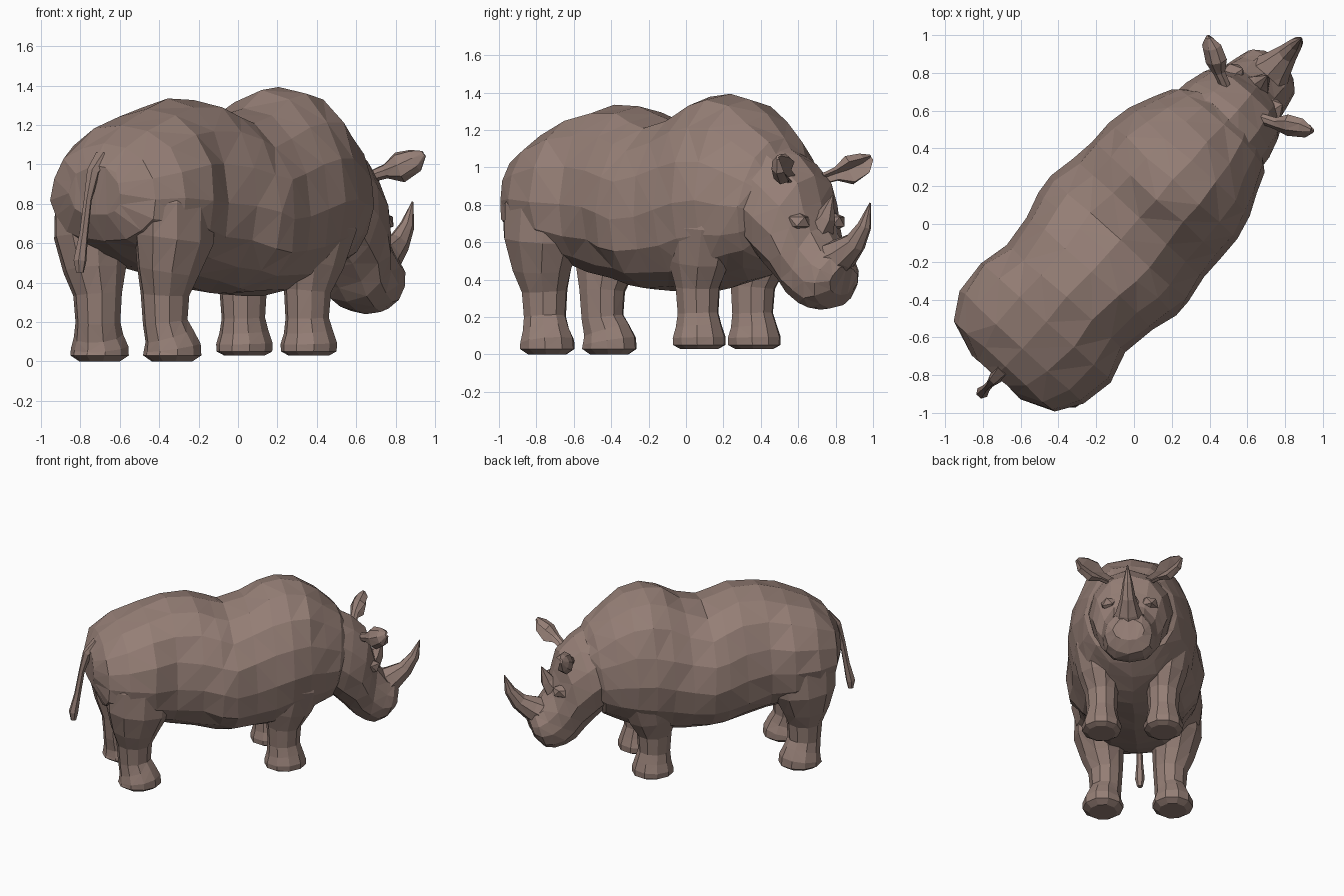
import bpy, bmesh, math, random
from mathutils import Vector, Matrix

random.seed(4)
cube = bpy.data.objects.get("Cube")
if cube:
    bpy.data.objects.remove(cube)

hide = bpy.data.materials.new("grey_brown_hide")
hide.use_nodes = True
colour = (0.30, 0.21, 0.18, 1)
hide.diffuse_color = colour
bsdf = next(n for n in hide.node_tree.nodes if n.type == 'BSDF_PRINCIPLED')
bsdf.inputs["Base Color"].default_value = colour
bsdf.inputs["Roughness"].default_value = 0.8

# Parts are laid out with +y forward, then the animal is turned to its diagonal stance
TURN = Matrix.Rotation(math.radians(-42), 4, 'Z')


def loft(name, rings, jitter=0.0):
    """Skin a list of point rings, cap both ends and triangulate."""
    bm = bmesh.new()
    rows = [[bm.verts.new(p) for p in ring] for ring in rings]
    for low, high in zip(rows, rows[1:]):
        for k in range(len(low)):
            j = (k + 1) % len(low)
            bm.faces.new((low[k], low[j], high[j], high[k]))
    bm.faces.new(rows[0])
    bm.faces.new(rows[-1])
    for v in bm.verts:
        v.co += Vector([random.uniform(-jitter, jitter) for _ in range(3)])
    return finish(name, bm)


def finish(name, bm):
    bmesh.ops.recalc_face_normals(bm, faces=bm.faces)
    bmesh.ops.triangulate(bm, faces=bm.faces, quad_method='SHORT_EDGE')
    bm.transform(TURN)
    mesh = bpy.data.meshes.new(name)
    bm.to_mesh(mesh)
    bm.free()
    mesh.materials.append(hide)
    ob = bpy.data.objects.new(name, mesh)
    bpy.context.collection.objects.link(ob)
    return ob


def section(top_y, top_z, low_y, low_z, half, mid=0.5, n=16, e_top=1.0):
    """Rounded slice between a top and a bottom point, widest at mid height."""
    top, low = Vector((0, top_y, top_z)), Vector((0, low_y, low_z))
    up, centre, ring = top - low, low.lerp(top, mid), []
    for k in range(n):
        a = 2 * math.pi * k / n
        c, s = math.cos(a), math.sin(a)
        rise = s ** e_top * (1 - mid) if s > 0 else -abs(s) ** 0.86 * mid
        ring.append(centre + up * rise + Vector((math.copysign(abs(c) ** 0.9 * half, c), 0, 0)))
    return ring


def tube(name, stops, ref=(1, 0, 0), n=8, cup=None):
    """Loft elliptical rings (x, y, z, radius1, radius2) along a path."""
    pts = [Vector(s[:3]) for s in stops]
    rings = []
    for i, s in enumerate(stops):
        t = (pts[min(i + 1, len(pts) - 1)] - pts[max(i - 1, 0)]).normalized()
        a1 = Vector(ref)
        a1 = (a1 - t * a1.dot(t)).normalized()
        a2 = t.cross(a1)
        ring = []
        for k in range(n):
            a = 2 * math.pi * k / n
            r1 = s[3] * (cup if cup is not None and k == 0 else 1)
            ring.append(pts[i] + a1 * math.cos(a) * r1 + a2 * math.sin(a) * s[4])
        rings.append(ring)
    return loft(name, rings)


def lump(name, loc, size):
    bm = bmesh.new()
    bmesh.ops.create_icosphere(bm, subdivisions=1, radius=1)
    bm.transform(Matrix.Translation(loc) @ Matrix.Diagonal((*size, 1)))
    return finish(name, bm)


# Trunk: rump, belly, shoulder hump and the neck collar
trunk = [
    (-1.085, 1.0, -1.085, .74, .18), (-1.02, 1.11, -1.02, .61, .36),
    (-.88, 1.205, -.88, .54, .445), (-.70, 1.285, -.70, .47, .47),
    (-.53, 1.33, -.54, .42, .42), (-.34, 1.33, -.36, .38, .45),
    (-.21, 1.28, -.22, .35, .485), (-.11, 1.245, -.11, .335, .495),
    (.04, 1.29, .04, .33, .465), (.18, 1.37, .18, .335, .455),
    (.31, 1.40, .31, .36, .455), (.45, 1.37, .44, .40, .425),
    (.58, 1.28, .55, .44, .375), (.71, 1.16, .63, .49, .325),
    (.76, 1.09, .66, .54, .28),
]
loft("trunk", [section(*s, mid=.43, e_top=1.03) for s in trunk], 0.008)

# Head hanging forward and down, ending in a blunt muzzle
head = [
    (.64, 1.17, .60, .55, .31), (.82, 1.06, .68, .46, .29),
    (.93, .96, .77, .37, .26), (.965, .82, .83, .30, .235),
    (1.0, .69, .90, .25, .205), (1.075, .58, .97, .235, .19),
    (1.13, .53, 1.04, .25, .17), (1.16, .47, 1.11, .32, .11),
]
loft("head", [section(*s, mid=.46, n=12, e_top=1.08) for s in head], 0.006)

# Horns
tube("front_horn", [(0, 1.03, .49, .145, .11), (0, 1.13, .54, .09, .09),
                    (0, 1.22, .60, .055, .062), (0, 1.285, .69, .035, .04),
                    (0, 1.325, .81, .004, .004)])
tube("rear_horn", [(0, .95, .66, .10, .085), (0, 1.01, .74, .045, .055),
                   (0, 1.055, .85, .004, .004)], n=6)

# Tail with a thicker tuft
tube("tail", [(0, -1.02, 1.03, .05, .05), (0, -1.10, .96, .034, .034),
              (0, -1.14, .82, .02, .022), (0, -1.17, .65, .022, .024),
              (0, -1.20, .51, .034, .034), (0, -1.20, .45, .02, .02)], n=6)

# Leg stops as (x, y, z, half width, half length)
hind = [(.248, -.775, 0, .10, .11), (.248, -.775, .03, .145, .155),
        (.248, -.775, .07, .145, .15), (.242, -.79, .13, .122, .132),
        (.23, -.808, .2, .112, .118), (.23, -.81, .34, .122, .128),
        (.25, -.81, .46, .15, .175), (.275, -.79, .62, .18, .235),
        (.28, -.78, .78, .17, .25), (.25, -.76, .95, .14, .20)]
fore = [(.22, .293, .03, .10, .11), (.22, .293, .05, .138, .148),
        (.22, .293, .09, .142, .148), (.22, .29, .15, .122, .13),
        (.218, .283, .22, .108, .115), (.22, .283, .36, .118, .125),
        (.235, .30, .5, .15, .185), (.255, .33, .68, .17, .23),
        (.24, .34, .9, .14, .18)]
ear = [(.13, .87, .94, .03, .03), (.20, .90, .965, .034, .038),
       (.26, .94, .985, .06, .082), (.33, .98, 1.02, .052, .064),
       (.37, 1.0, 1.055, .014, .018)]

# Paired parts on both sides
for side, word in ((1, "right"), (-1, "left")):
    def flip(stops):
        return [(side * s[0], *s[1:]) for s in stops]
    tube(word + "_hind_leg", flip(hind), n=10)
    tube(word + "_fore_leg", flip(fore), n=10)
    tube(word + "_ear", flip(ear), ref=(0, 1, 0), cup=-.2)
    lump(word + "_brow", (side * .14, .925, .71), (.07, .085, .055))
